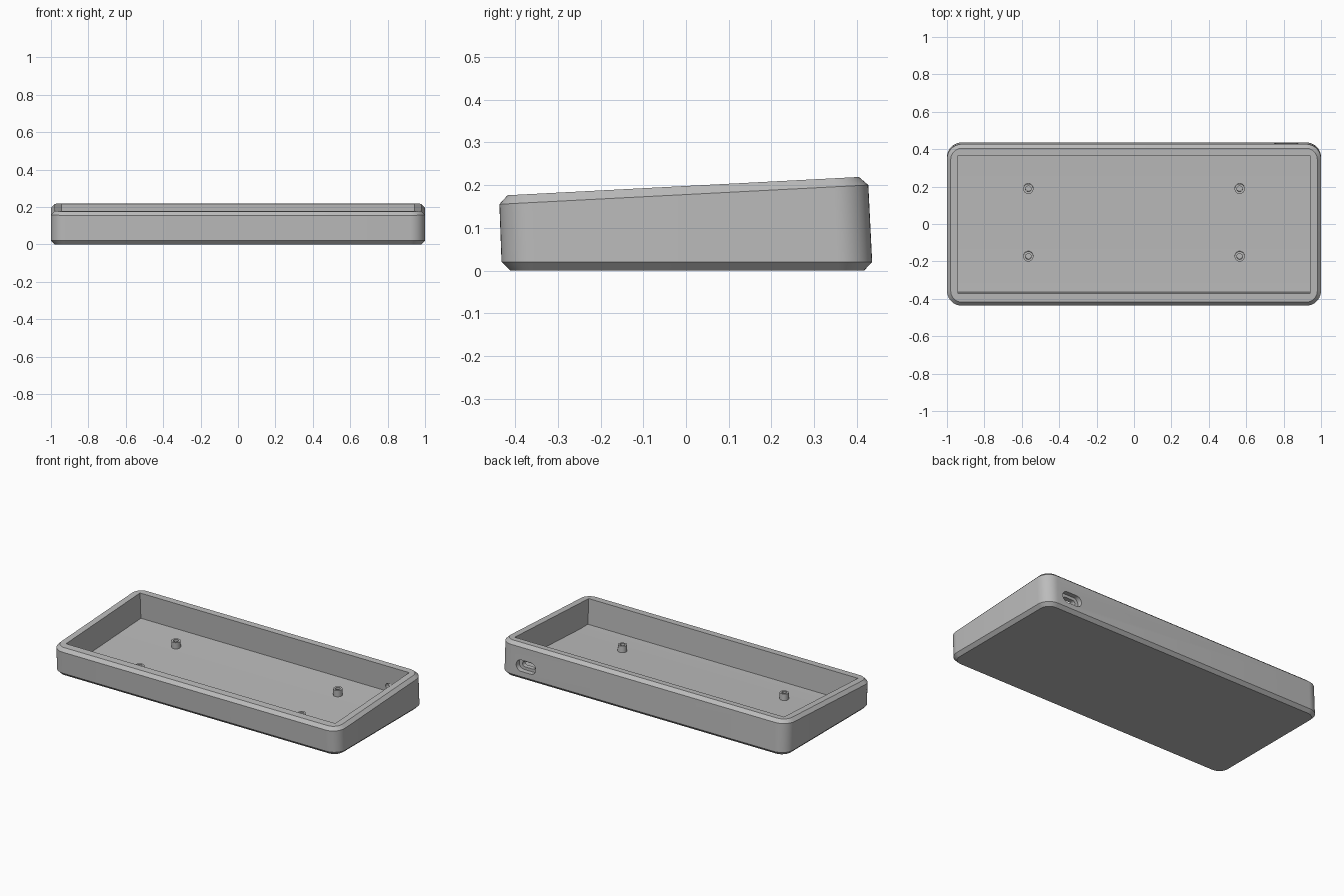
import bpy, bmesh
from math import sin, cos, pi, atan
from mathutils import Matrix, Vector

cube = bpy.data.objects.get("Cube")
if cube:
    bpy.data.objects.remove(cube, do_unlink=True)

SLOPE = 0.052
TILT = atan(SLOPE)

grey = bpy.data.materials.new("plain grey")
grey.use_nodes = True
colour = (0.5, 0.5, 0.5, 1)
grey.diffuse_color = colour
grey.node_tree.nodes["Principled BSDF"].inputs["Base Color"].default_value = colour


def rounded_rect(x0, x1, y0, y1, r, steps=10):
    """Counter-clockwise outline with rounded corners."""
    pts = []
    corners = [(x1 - r, y1 - r), (x0 + r, y1 - r), (x0 + r, y0 + r), (x1 - r, y0 + r)]
    for i, (cx, cy) in enumerate(corners):
        for k in range(steps + 1):
            a = (i + k / steps) * pi / 2
            pts.append((cx + r * cos(a), cy + r * sin(a)))
    return pts


def loft(name, rings, cap=True, closed=False):
    """Skin a stack of equal rings into one object."""
    bm = bmesh.new()
    loops = [[bm.verts.new(p) for p in ring] for ring in rings]
    pairs = list(zip(loops, loops[1:]))
    if closed:
        pairs.append((loops[-1], loops[0]))
    n = len(loops[0])
    for a, b in pairs:
        for i in range(n):
            j = (i + 1) % n
            bm.faces.new((a[i], a[j], b[j], b[i]))
    if cap:
        bm.faces.new(loops[0][::-1])
        bm.faces.new(loops[-1])
    bmesh.ops.remove_doubles(bm, verts=bm.verts, dist=1e-5)
    bmesh.ops.recalc_face_normals(bm, faces=bm.faces)
    mesh = bpy.data.meshes.new(name)
    bm.to_mesh(mesh)
    bm.free()
    mesh.materials.append(grey)
    obj = bpy.data.objects.new(name, mesh)
    bpy.context.collection.objects.link(obj)
    return obj


def select(obj):
    bpy.ops.object.select_all(action='DESELECT')
    obj.select_set(True)
    bpy.context.view_layer.objects.active = obj


def cut(obj, cutter):
    cutter.hide_render = True
    mod = obj.modifiers.new("cut", 'BOOLEAN')
    mod.operation = 'DIFFERENCE'
    mod.solver = 'EXACT'
    mod.object = cutter
    select(obj)
    bpy.ops.object.modifier_apply(modifier=mod.name)
    bpy.data.objects.remove(cutter, do_unlink=True)


def smooth(obj):
    select(obj)
    bpy.ops.object.shade_smooth_by_angle(angle=pi / 6)


# Case shell: chamfered foot, leaning walls, sloped chamfered rim
def level(half_x, y0, y1, r, z, slope=0):
    return [(x, y, z + slope * y) for x, y in rounded_rect(-half_x, half_x, y0, y1, r)]


case = loft("case", [
    level(0.98, -0.412, 0.417, 0.06, 0),
    level(1.0, -0.432, 0.436, 0.08, 0.02),
    level(1.0, -0.437, 0.427, 0.08, 0.178, SLOPE),
    level(0.98, -0.418, 0.405, 0.06, 0.198, SLOPE),
])

# Open cavity with a floor that runs flat, then rises to the back
cavity_profile = [(-0.364, 0.02), (-0.28, 0.02), (0.374, 0.054), (0.361, 0.3), (-0.379, 0.3)]
cut(case, loft("cavity_cutter", [[(x, y, z) for y, z in cavity_profile] for x in (-0.94, 0.94)]))


# Cable port: wide recess outside, narrow slot through the wall
def port_cutter(name, half_w, half_h, y0, y1, x=0.815, z=0.087):
    outline = rounded_rect(x - half_w, x + half_w, z - half_h, z + half_h, half_h * 0.999)
    return loft(name, [[(px, y, pz) for px, pz in outline] for y in (y0, y1)])


cut(case, port_cutter("port_recess_cutter", 0.068, 0.035, 0.402, 0.5))
cut(case, port_cutter("port_slot_cutter", 0.045, 0.017, 0.33, 0.5))
smooth(case)

# Hollow screw posts standing square to the sloped floor
post_profile = [(0.027, -0.01), (0.027, 0.04), (0.015, 0.04), (0.015, -0.01)]
for side, x in (("left", 0.565), ("right", -0.565)):
    for end, y in (("front", -0.172), ("back", 0.19)):
        rings = [[(r * cos(2 * pi * k / 24), r * sin(2 * pi * k / 24), z) for k in range(24)]
                 for r, z in post_profile]
        post = loft(f"screw_post_{end}_{side}", rings, cap=False, closed=True)
        base = Vector((x, y, 0.02 + SLOPE * (y + 0.28)))
        post.data.transform(Matrix.Translation(base) @ Matrix.Rotation(TILT, 4, 'X'))
        smooth(post)
